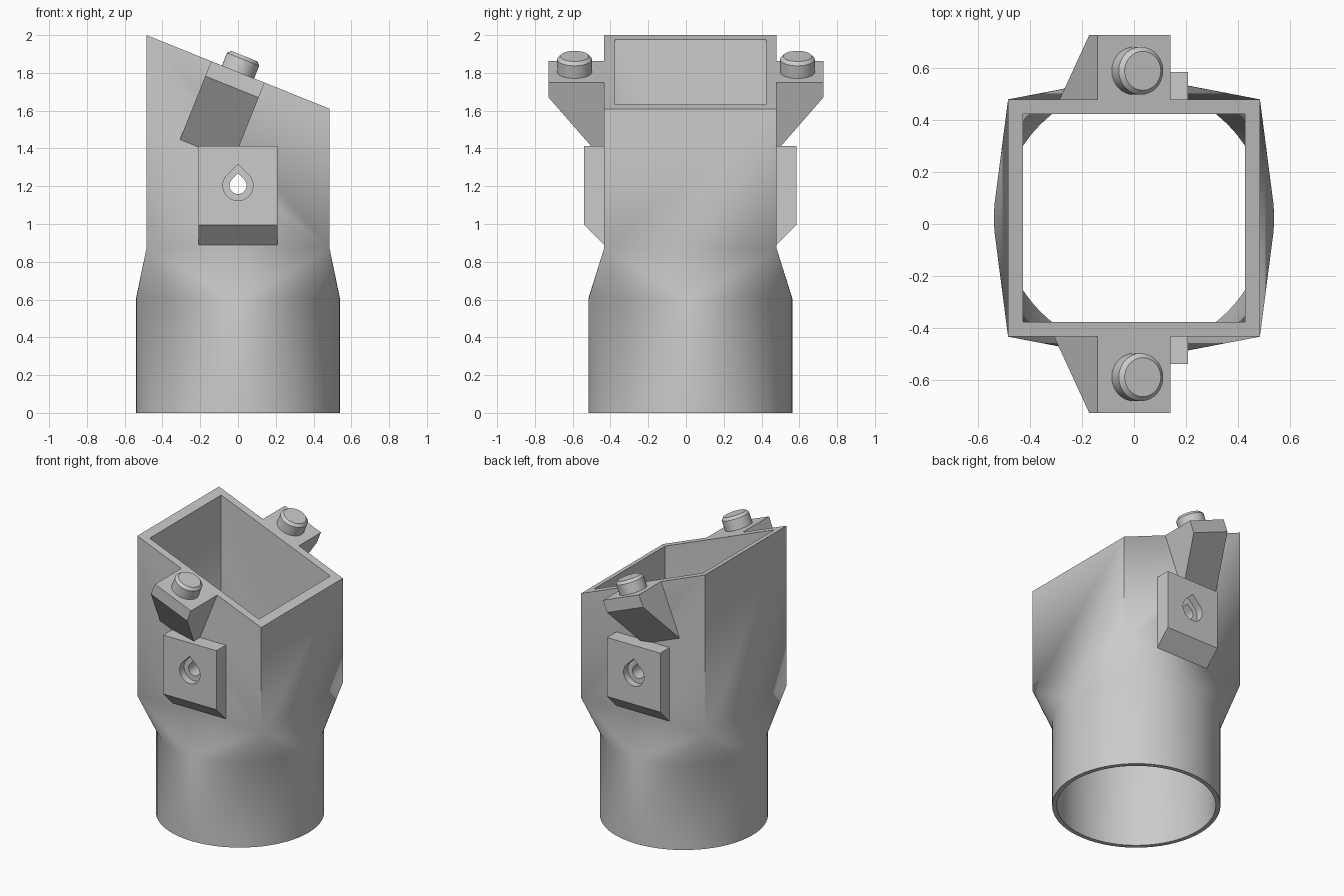
import bpy, bmesh
from math import sin, cos, pi, atan2
from mathutils import Matrix, Vector

cube = bpy.data.objects.get("Cube")
if cube:
    bpy.data.objects.remove(cube, do_unlink=True)

grey = bpy.data.materials.new("grey plastic")
grey.use_nodes = True
colour = (0.6, 0.6, 0.6, 1)
grey.diffuse_color = colour
grey.node_tree.nodes["Principled BSDF"].inputs["Base Color"].default_value = colour

CY = 0.023                      # tube centre in y
RADIUS, HALF_X, HALF_Y, WALL = 0.54, 0.485, 0.457, 0.057
NECK, SHOULDER = 0.605, 0.87    # heights of the round-to-square transition
MID, TILT = 1.805, atan2(0.39, 0.97)
HOLE_Z = 1.204
N = 64


def finish(name, bm):
    bmesh.ops.recalc_face_normals(bm, faces=bm.faces)
    mesh = bpy.data.meshes.new(name)
    bm.to_mesh(mesh)
    bm.free()
    mesh.materials.append(grey)
    obj = bpy.data.objects.new(name, mesh)
    bpy.context.collection.objects.link(obj)
    return obj


def activate(obj):
    bpy.ops.object.select_all(action='DESELECT')
    obj.select_set(True)
    bpy.context.view_layer.objects.active = obj


def smooth(obj):
    activate(obj)
    bpy.ops.object.shade_smooth_by_angle(angle=pi / 6)


def prism(name, outline, start, end, place):
    """Extrude a 2D outline from start to end; place maps (a, b, depth) to a point."""
    bm = bmesh.new()
    loops = [[bm.verts.new(place(a, b, d)) for a, b in outline] for d in (start, end)]
    for loop in loops:
        bm.faces.new(loop)
    for i in range(len(outline)):
        bm.faces.new((loops[0][i - 1], loops[0][i], loops[1][i], loops[1][i - 1]))
    return finish(name, bm)


def teardrop(r):
    arc = [pi * (0.75 + 1.5 * i / 30) for i in range(31)]
    return [(r * cos(t), r * sin(t)) for t in arc] + [(0, r * 2 ** 0.5)]


def cut(obj, cutter):
    mod = obj.modifiers.new("cut", 'BOOLEAN')
    mod.operation, mod.solver, mod.object = 'DIFFERENCE', 'EXACT', cutter
    activate(obj)
    bpy.ops.object.modifier_apply(modifier=mod.name)


# Tube: round socket lofted into a rectangular box with a slanted mouth
def skin(bm, r, hx, hy):
    circle = [(r * cos(2 * pi * i / N), CY + r * sin(2 * pi * i / N)) for i in range(N)]
    rect = [(hx, CY + hy), (-hx, CY + hy), (-hx, CY - hy), (hx, CY - hy)]
    base = [bm.verts.new((x, y, 0)) for x, y in circle]
    neck = [bm.verts.new((x, y, NECK)) for x, y in circle]
    low = [bm.verts.new((x, y, SHOULDER)) for x, y in rect]
    top = [bm.verts.new((x, y, MID - x * 0.39 / 0.97)) for x, y in rect]
    for i in range(N):
        j, k = (i + 1) % N, i * 4 // N
        bm.faces.new((base[i], base[j], neck[j], neck[i]))
        bm.faces.new((neck[i], neck[j], low[k]))
        if i % (N // 4) == 0:
            bm.faces.new((neck[i], low[k], low[k - 1]))
    for k in range(4):
        bm.faces.new((low[k - 1], low[k], top[k], top[k - 1]))
    return base, top


bm = bmesh.new()
outer = skin(bm, RADIUS, HALF_X, HALF_Y)
inner = skin(bm, 0.51, HALF_X - WALL, HALF_Y - WALL)
for a, b in zip(outer, inner):
    for i in range(len(a)):
        bm.faces.new((a[i - 1], a[i], b[i], b[i - 1]))
tube = finish("tube", bm)

through = prism("hole_cutter", teardrop(0.045), -1, 1,
                lambda a, b, d: (a, d, HOLE_Z + b))
cut(tube, through)
smooth(tube)

tilted = Matrix.Translation((0, 0, MID)) @ Matrix.Rotation(TILT, 4, 'Y')

for side, word in ((-1, "front"), (1, "back")):
    face = HALF_Y + side * CY   # distance of the outer wall face

    # Fixing plate with chamfered foot and counterbored teardrop hole
    out = face + 0.105
    outline = [(face - 0.02, 1.412), (out, 1.412), (out, 0.995),
               (face, 0.89), (face - 0.02, 0.89)]
    plate = prism(word + "_plate", outline, -0.208, 0.208,
                  lambda a, b, d: (d, side * a, b))
    bore = prism("bore_cutter", teardrop(0.08), out - 0.05, out + 0.1,
                 lambda a, b, d: (a, side * d, HOLE_Z + b))
    cut(plate, bore)
    cut(plate, through)
    smooth(plate)
    bpy.data.objects.remove(bore, do_unlink=True)

    # Bracket flush with the slanted mouth
    tip, lip = 0.727, 0.085
    outline = [(face, 0), (tip, 0), (tip, -lip), (face, -lip - 1.235 * (tip - face))]
    prism(word + "_bracket", outline, -0.152, 0.152,
          lambda a, b, d: tilted @ Vector((d, side * a, b)))

    # Chamfered peg on the bracket
    bm = bmesh.new()
    rings = []
    for r, h in ((0.092, -0.01), (0.092, 0.072), (0.075, 0.09)):
        rings.append([bm.verts.new(tilted @ Vector((r * cos(2 * pi * i / N),
                      side * 0.59 + r * sin(2 * pi * i / N), h))) for i in range(N)])
    for a, b in zip(rings, rings[1:]):
        for i in range(N):
            bm.faces.new((a[i - 1], a[i], b[i], b[i - 1]))
    bm.faces.new(rings[0])
    bm.faces.new(rings[-1])
    smooth(finish(word + "_peg", bm))

bpy.data.objects.remove(through, do_unlink=True)
